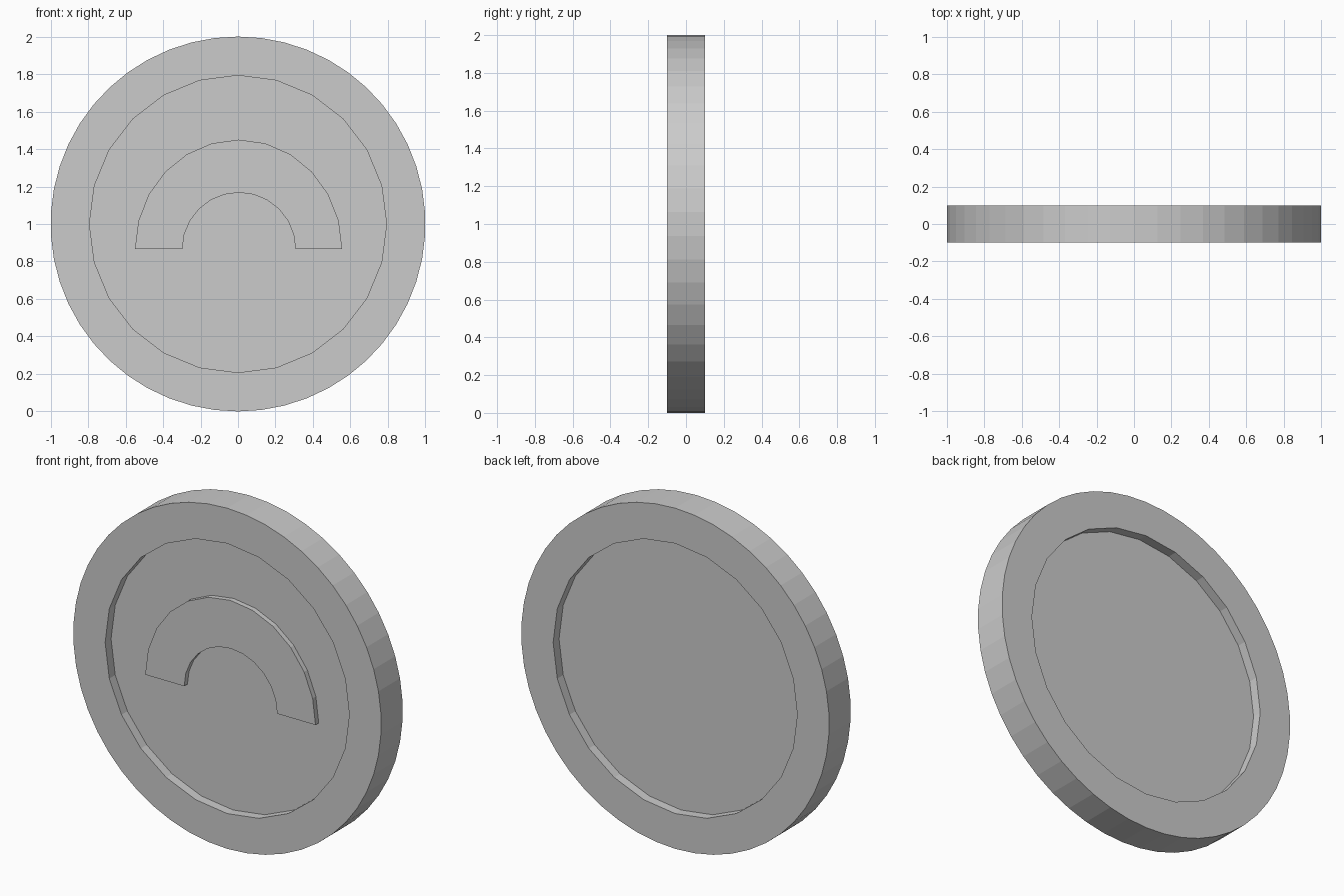
import bpy, bmesh, math

if "Cube" in bpy.data.objects:
    bpy.data.objects.remove(bpy.data.objects["Cube"])


def ellipse(cx, cz, rx, rz, start, end, steps):
    """Points along an elliptical arc in the XZ plane (angles from +Z)."""
    pts = []
    for i in range(steps):
        a = math.radians(start + (end - start) * i / (steps - 1))
        pts.append((cx + rx * math.sin(a), cz + rz * math.cos(a)))
    return pts


def prism(name, outline, y0, y1):
    """Extrude a closed XZ outline from y0 to y1."""
    bm = bmesh.new()
    face = bm.faces.new([bm.verts.new((x, y0, z)) for x, z in outline])
    ext = bmesh.ops.extrude_face_region(bm, geom=[face], use_keep_orig=True)
    moved = [g for g in ext["geom"] if isinstance(g, bmesh.types.BMVert)]
    bmesh.ops.translate(bm, verts=moved, vec=(0, y1 - y0, 0))
    bmesh.ops.recalc_face_normals(bm, faces=bm.faces)
    mesh = bpy.data.meshes.new(name)
    bm.to_mesh(mesh)
    bm.free()
    obj = bpy.data.objects.new(name, mesh)
    bpy.context.collection.objects.link(obj)
    return obj


HALF = 0.1       # half thickness of the disc
DEPTH = 0.055    # depth of each recess
RAISE = 0.03     # height of the arch

# Disc body, 50 sides
disc = prism("disc", ellipse(0, 1, 1, 1, 0, 360, 51)[:-1], -HALF, HALF)

# Round recess on front and back, 24 sides
for side in (-1, 1):
    cutter = prism("recess_cutter", ellipse(0, 1, 0.793, 0.793, 0, 360, 25)[:-1],
                   side * (HALF - DEPTH), side * (HALF + 0.1))
    cutter.hide_render = True
    mod = disc.modifiers.new("recess", "BOOLEAN")
    mod.operation = "DIFFERENCE"
    mod.solver = "EXACT"
    mod.object = cutter
    bpy.context.view_layer.objects.active = disc
    bpy.ops.object.modifier_apply(modifier=mod.name)
    bpy.data.objects.remove(cutter)

# Raised arch in the front recess
outer = ellipse(0.003, 0.866, 0.553, 0.584, -90, 90, 13)
inner = ellipse(0.005, 0.866, 0.302, 0.302, 90, -90, 13)
floor = -(HALF - DEPTH)
prism("arch", outer + inner, floor - RAISE, floor + 0.01)
